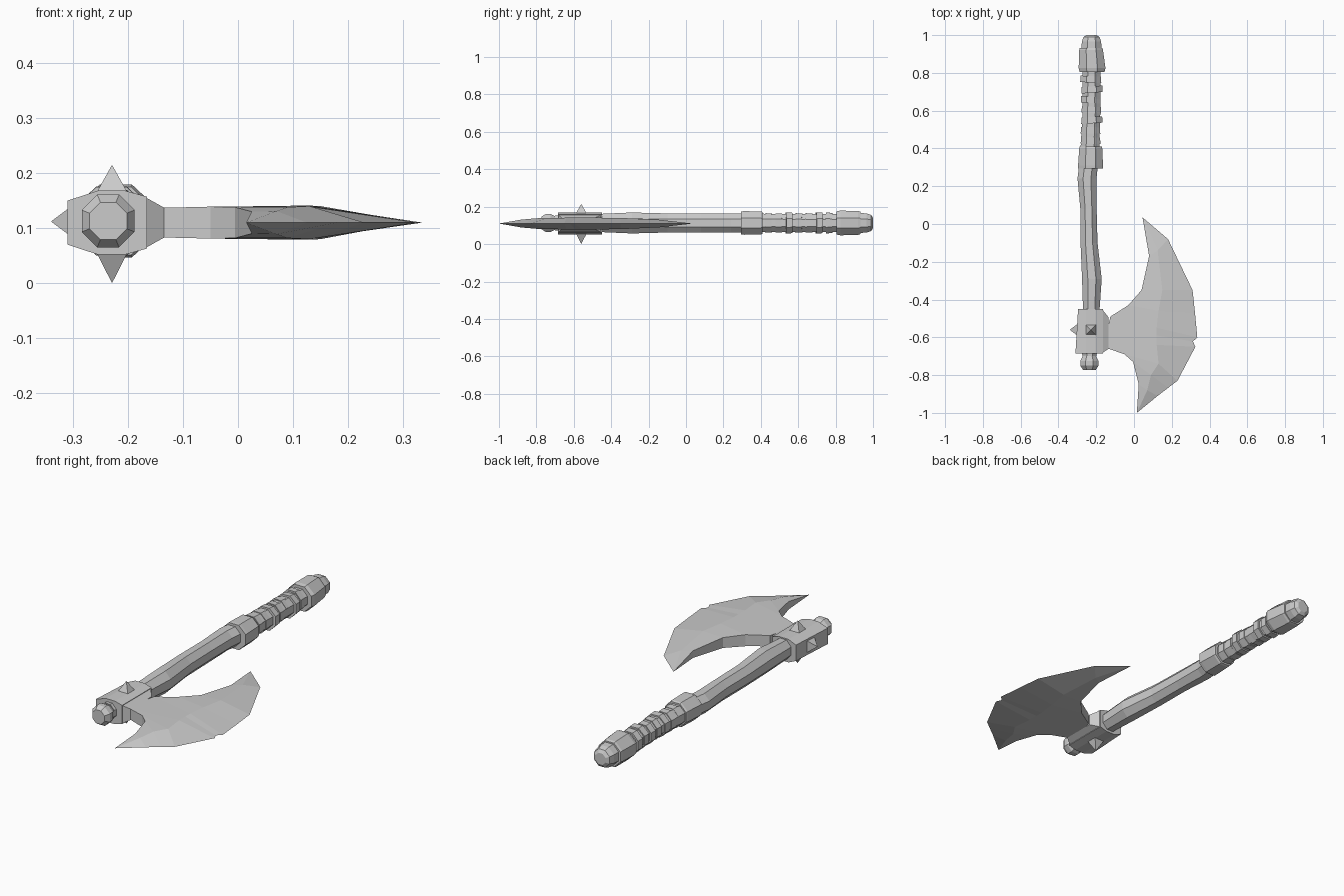
import bpy, bmesh, math, random
from mathutils import Vector

if "Cube" in bpy.data.objects:
    bpy.data.objects.remove(bpy.data.objects["Cube"])

random.seed(4)
ZC = 0.11


def make(name, verts, faces):
    me = bpy.data.meshes.new(name)
    me.from_pydata(verts, [], faces)
    bm = bmesh.new()
    bm.from_mesh(me)
    bmesh.ops.recalc_face_normals(bm, faces=bm.faces)
    bm.to_mesh(me)
    bm.free()
    ob = bpy.data.objects.new(name, me)
    bpy.context.collection.objects.link(ob)
    return ob


def loft(name, stations, n=8, tilt=0.0, zc=ZC + 0.003):
    """Octagonal tube along y; stations are (y, x centre, half width, half height)."""
    k = 1 / math.cos(math.pi / n)
    verts, faces = [], []
    for y, xc, rx, rz in stations:
        for i in range(n):
            a = 2 * math.pi * (i + 0.5) / n
            dx = rx * k * math.cos(a)
            verts.append((xc + dx, y + tilt * dx, zc + rz * k * math.sin(a)))
    for s in range(len(stations) - 1):
        for i in range(n):
            j = (i + 1) % n
            faces.append((s*n + i, s*n + j, s*n + n + j, s*n + n + i))
    faces += [tuple(range(n)), tuple(range(len(verts) - n, len(verts)))]
    return make(name, verts, faces)


def spike(name, base, axis, height, half):
    """Four-sided pyramid."""
    d = Vector(axis)
    b = Vector(base)
    u = Vector((0, 1, 0))
    v = d.cross(u)
    vs = [b + half * (p * u + q * v) for p, q in ((1, 1), (-1, 1), (-1, -1), (1, -1))]
    make(name, vs + [b + d * height], [(0, 1, 2, 3)] + [(i, (i + 1) % 4, 4) for i in range(4)])


# handle shaft, slightly crooked
loft("shaft", [(-0.70, -0.235, .036, .040), (-0.45, -0.226, .044, .049),
               (-0.29, -0.223, .052, .056), (-0.10, -0.238, .045, .051),
               (0.08, -0.241, .043, .050), (0.24, -0.249, .050, .050),
               (0.36, -0.235, .050, .050), (0.60, -0.225, .047, .047),
               (0.85, -0.225, .048, .048)])
# knob at the head end
loft("head_knob", [(-0.772, -0.236, .034, .034), (-0.75, -0.236, .048, .048),
                   (-0.725, -0.236, .048, .048), (-0.70, -0.236, .036, .036),
                   (-0.66, -0.236, .045, .045)])
# metal collars and end cap
loft("grip_collar", [(0.295, -0.230, .066, .062), (0.31, -0.230, .066, .063),
                     (0.40, -0.229, .061, .062), (0.41, -0.229, .058, .058)])
loft("pommel_collar", [(0.805, -0.222, .066, .062), (0.825, -0.222, .071, .066),
                       (0.92, -0.227, .063, .064), (0.932, -0.227, .060, .060)])
loft("pommel_cap", [(0.92, -0.225, .054, .054), (0.965, -0.225, .051, .051),
                    (0.99, -0.225, .043, .043), (1.0, -0.225, .028, .028)])
# leather wraps on the grip
for i in range(7):
    y = 0.425 + i * 0.054
    r = 0.053 + random.uniform(-.002, .004)
    x = -0.226 + random.uniform(-.005, .005)
    loft("grip_wrap", [(y, x, r, r), (y + .034, x, r - .002, r - .002)],
         tilt=random.uniform(-.12, .12))

# head block: faceted cross-section run along y
section = [(-0.31, .040), (-0.255, .058), (-0.205, .058), (-0.165, .047)]
verts, faces = [], []
for y, left in ((-0.685, 0.0), (-0.45, 0.014)):
    half = [(x + (left if i == 0 else 0), h) for i, (x, h) in enumerate(section)]
    ring = half + [(x, -h) for x, h in reversed(half)]
    verts += [(x, y, ZC + h) for x, h in ring]
n = len(verts) // 2
faces = [(i, (i + 1) % n, n + (i + 1) % n, n + i) for i in range(n)]
faces += [tuple(range(n)), tuple(range(n, 2 * n))]
make("head_block", verts, faces)

# tapered socket joining block and blade
sock = [(x, y, ZC + z) for x, y0, y1, h in ((-0.168, -.683, -.452, .046), (-0.134, -.66, -.495, .027))
        for y, z in ((y0, -h), (y1, -h), (y1, h), (y0, h))]
make("blade_socket", sock, [(0, 1, 2, 3), (4, 5, 6, 7)] +
     [(i, (i + 1) % 4, 4 + (i + 1) % 4, 4 + i) for i in range(4)])

# blade: inner edge (thick), ridge, cutting edge (sharp)
rows = [  # inner x,y | ridge x,y | edge x,y | inner half thickness, ridge half thickness
    (.08, -.17, .125, -.14, .18, -.08, .018, .020),
    (.04, -.35, .15, -.35, .31, -.35, .026, .030),
    (-.03, -.43, .13, -.46, .323, -.47, .029, .031),
    (-.125, -.49, .12, -.55, .335, -.60, .027, .031),
    (-.145, -.575, .12, -.59, .312, -.622, .027, .031),
    (-.135, -.66, .12, -.64, .325, -.65, .027, .031),
    (-.05, -.69, .13, -.74, .23, -.83, .029, .030),
    (-.005, -.73, .09, -.80, .18, -.868, .028, .028),
    (.025, -.85, .07, -.88, .125, -.91, .020, .021)]
verts, faces = [], []
for ix, iy, rx, ry, ex, ey, hi, hr in rows:
    verts += [(ix, iy, ZC + hi), (rx, ry, ZC + hr), (ex, ey, ZC),
              (rx, ry, ZC - hr), (ix, iy, ZC - hi)]
for s in range(len(rows) - 1):
    for i in range(5):
        j = (i + 1) % 5
        faces.append((s*5 + i, s*5 + j, s*5 + 5 + j, s*5 + 5 + i))
top, low = len(verts), len(verts) + 1
verts += [(.045, .035, ZC), (.015, -1.0, ZC)]
last = 5 * (len(rows) - 1)
for i in range(5):
    j = (i + 1) % 5
    faces += [(i, j, top), (last + i, last + j, low)]
make("blade", verts, faces)

# spikes on the head
spike("spike_top", (-0.229, -0.56, ZC + .055), (0, 0, 1), .05, .028)
spike("spike_bottom", (-0.229, -0.56, ZC - .055), (0, 0, -1), .055, .028)
spike("spike_back", (-0.30, -0.56, ZC + .002), (-1, 0, 0), .04, .03)
